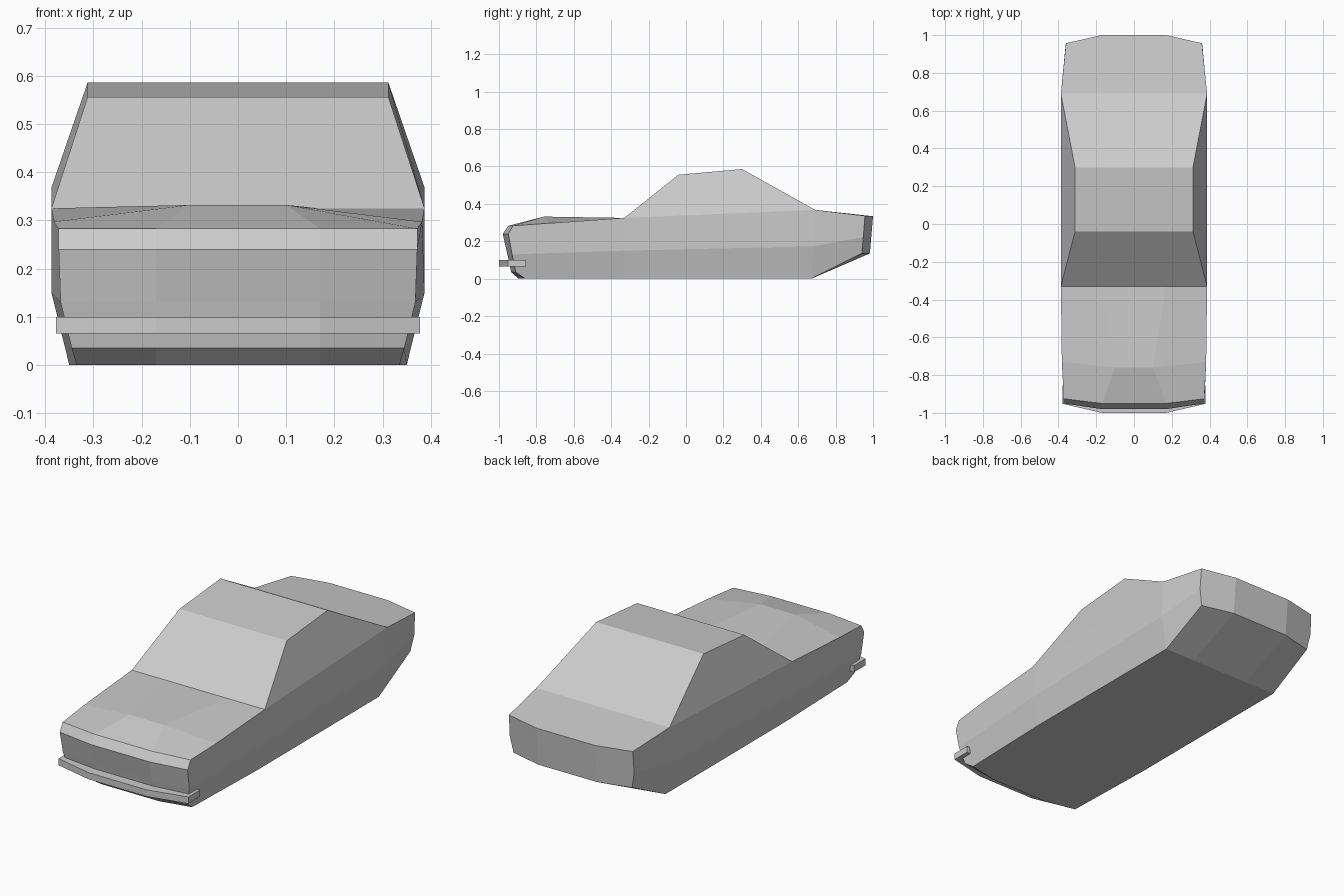
import bpy
import bmesh

if "Cube" in bpy.data.objects:
    bpy.data.objects.remove(bpy.data.objects["Cube"], do_unlink=True)

paint = bpy.data.materials.new("light grey")
paint.use_nodes = True
grey = (0.6, 0.6, 0.6, 1)
paint.diffuse_color = grey
paint.node_tree.nodes["Principled BSDF"].inputs["Base Color"].default_value = grey


class MirroredShell:
    """Mesh described by named points of the left half."""

    def __init__(self, points):
        self.bm = bmesh.new()
        self.left = {k: self.bm.verts.new(p) for k, p in points.items()}
        self.right = {k: self.bm.verts.new((-x, y, z)) for k, (x, y, z) in points.items()}

    def panel(self, names):
        """One face on each side."""
        names = names.split()
        self.bm.faces.new([self.left[n] for n in names])
        self.bm.faces.new([self.right[n] for n in reversed(names)])

    def across(self, names):
        """One face that spans both sides."""
        names = names.split()
        self.bm.faces.new([self.left[n] for n in names] +
                          [self.right[n] for n in reversed(names)])

    def finish(self, name):
        bmesh.ops.recalc_face_normals(self.bm, faces=self.bm.faces)
        mesh = bpy.data.meshes.new(name)
        self.bm.to_mesh(mesh)
        self.bm.free()
        mesh.materials.append(paint)
        obj = bpy.data.objects.new(name, mesh)
        bpy.context.collection.objects.link(obj)
        return obj


# Nose outline, as corner half width, corner y, middle y, height
points = {}
nose = [(.335, -.86, -.895, 0), (.345, -.91, -.935, .035), (.368, -.93, -.955, .13),
        (.372, -.95, -.98, .24), (.372, -.925, -.95, .283)]
for i, (x, corner_y, middle_y, z) in enumerate(nose):
    points[f"corner{i}"] = (x, corner_y, z)
    points[f"middle{i}"] = (.17, middle_y, z)

# Bonnet, cabin and tail
points.update(
    bonnet_edge=(.382, -.73, .297), bonnet_bulge=(.1, -.76, .332),
    screen_base=(.387, -.33, .325), screen_inner=(.17, -.33, .325),
    screen_crease=(.387, -.33, .15), screen_sill=(.35, -.33, 0),
    roof_front=(.312, -.04, .556), roof_back=(.312, .3, .586),
    boot_base=(.387, .69, .368), boot_crease=(.387, .68, .173),
    sill_end=(.35, .67, 0), floor_end=(.17, .67, 0),
    tail_top=(.36, .957, .336), tail_crease=(.362, .948, .223), tail_low=(.345, .94, .135),
    tail_top_middle=(.17, 1, .334), tail_low_middle=(.17, .983, .135))

body = MirroredShell(points)

# Front face
for i in range(len(nose) - 1):
    body.panel(f"corner{i} corner{i + 1} middle{i + 1} middle{i}")
    body.across(f"middle{i} middle{i + 1}")

# Bonnet
body.panel("corner4 bonnet_edge bonnet_bulge middle4")
body.across("middle4 bonnet_bulge")
body.panel("bonnet_edge screen_base screen_inner bonnet_bulge")
body.across("bonnet_bulge screen_inner")

# Windscreen, roof, rear window, boot lid
body.across("screen_inner screen_base roof_front")
body.across("roof_front roof_back")
body.across("roof_back boot_base")
body.across("boot_base tail_top tail_top_middle")
body.panel("screen_base roof_front roof_back boot_base")

# Tail and underside
body.panel("tail_top tail_top_middle tail_low_middle tail_low tail_crease")
body.across("tail_top_middle tail_low_middle")
body.panel("tail_low tail_low_middle floor_end sill_end")
body.across("tail_low_middle floor_end")
body.across("middle0 corner0 screen_sill sill_end floor_end")

# Upper and lower flanks
body.panel("corner2 corner3 corner4 bonnet_edge screen_base screen_crease")
body.panel("screen_crease screen_base boot_base boot_crease")
body.panel("boot_crease boot_base tail_top tail_crease")
body.panel("corner0 corner1 corner2 screen_crease screen_sill")
body.panel("screen_sill screen_crease boot_crease sill_end")
body.panel("sill_end boot_crease tail_crease tail_low")
body.finish("car_body")

# Wrap-around front bumper
plan = dict(mid_out=(.17, -1), bend_out=(.378, -.952), end_out=(.378, -.855),
            end_in=(.356, -.855), bend_in=(.356, -.92), mid_in=(.17, -.945))
rail = {}
for level, z in (("low", .065), ("top", .1)):
    rail.update({f"{k}_{level}": (x, y, z) for k, (x, y) in plan.items()})
bumper = MirroredShell(rail)
ring = list(plan)
for a, b in zip(ring, ring[1:]):
    bumper.panel(f"{a}_low {b}_low {b}_top {a}_top")
for level in ("low", "top"):
    bumper.panel(" ".join(f"{k}_{level}" for k in ("mid_out", "bend_out", "bend_in", "mid_in")))
    bumper.panel(" ".join(f"{k}_{level}" for k in ("bend_out", "end_out", "end_in", "bend_in")))
    bumper.across(f"mid_out_{level} mid_in_{level}")
for side in ("out", "in"):
    bumper.across(f"mid_{side}_low mid_{side}_top")
bumper.finish("front_bumper")
